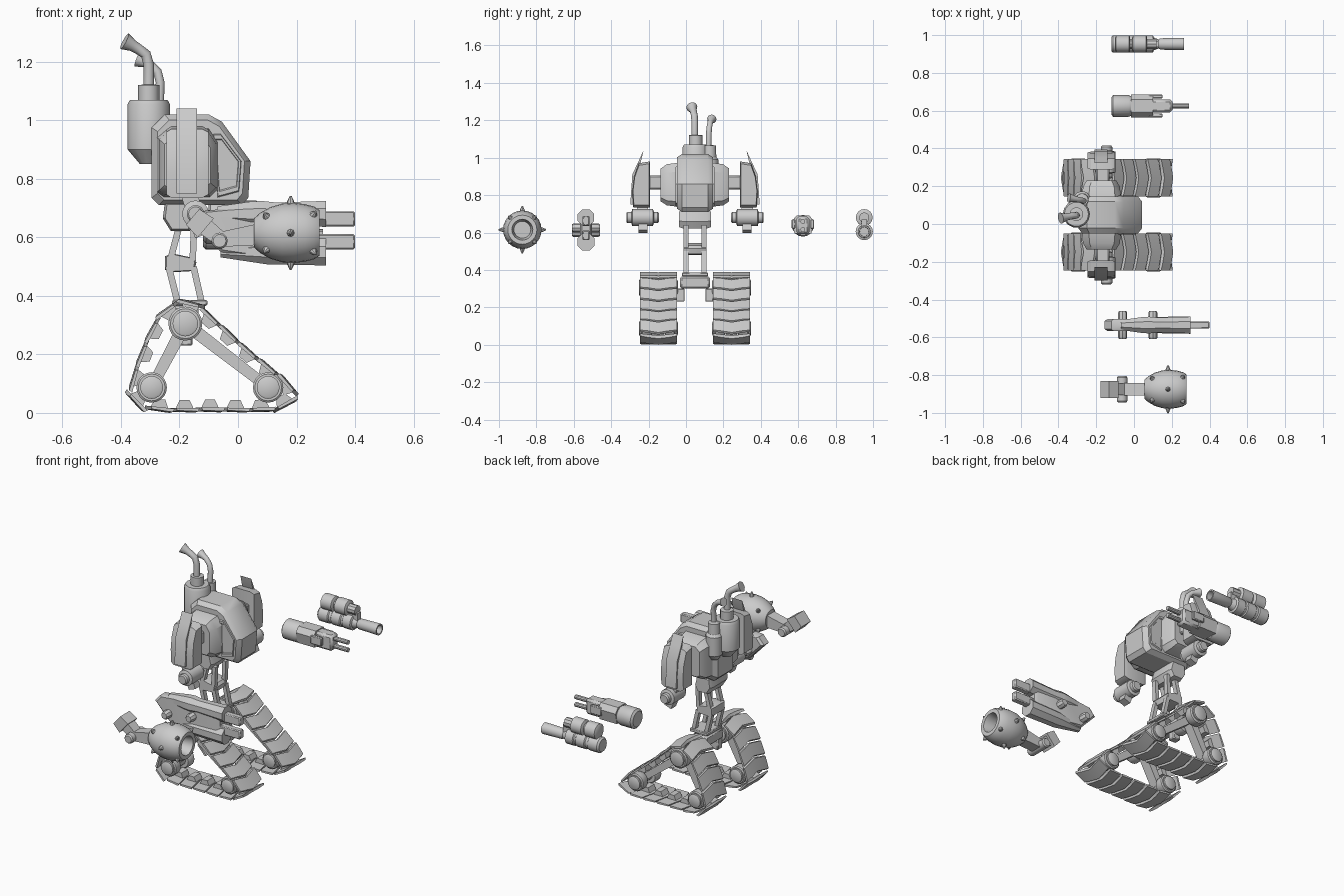
import bpy, bmesh, math
from mathutils import Vector as V

if "Cube" in bpy.data.objects:
    bpy.data.objects.remove(bpy.data.objects["Cube"])

C = 0.048  # walker mid-plane in y


def mk(name, verts, faces, bevel=0):
    me = bpy.data.meshes.new(name)
    me.from_pydata([tuple(v) for v in verts], [], faces)
    bm = bmesh.new()
    bm.from_mesh(me)
    bmesh.ops.recalc_face_normals(bm, faces=bm.faces)
    bm.to_mesh(me)
    bm.free()
    ob = bpy.data.objects.new(name, me)
    bpy.context.collection.objects.link(ob)
    if bevel:
        m = ob.modifiers.new("bevel", 'BEVEL')
        m.width, m.segments = bevel, 1
    return ob


def rings_mesh(name, rings, bevel=0):
    n, k = len(rings[0]), len(rings)
    faces = [(i * n + j, i * n + (j + 1) % n, (i + 1) * n + (j + 1) % n, (i + 1) * n + j)
             for i in range(k - 1) for j in range(n)]
    faces += [tuple(range(n)), tuple(range((k - 1) * n, k * n))]
    return mk(name, [v for r in rings for v in r], faces, bevel)


def prism(name, pts, secs, axis='y', bevel=0):
    """Loft a 2D profile through (position, scale) sections."""
    cu, cv = (sum(p[i] for p in pts) / len(pts) for i in (0, 1))
    rings = []
    for pos, s in secs:
        q = [(cu + (u - cu) * s, cv + (v - cv) * s) for u, v in pts]
        rings.append([(u, pos, v) if axis == 'y' else (pos, u, v) for u, v in q])
    return rings_mesh(name, rings, bevel)


def box(name, x0, x1, y0, y1, z0, z1, bevel=0):
    return prism(name, [(x0, z0), (x1, z0), (x1, z1), (x0, z1)], [(y0, 1), (y1, 1)], bevel=bevel)


def tube(name, pts, n=16, axis=None, turn=0):
    """Round rings (x, y, z, r) along a path, or a lathe when axis is given."""
    ps, rings = [V(p[:3]) for p in pts], []
    for i, p in enumerate(ps):
        t = V(axis) if axis else ps[min(i + 1, len(ps) - 1)] - ps[max(i - 1, 0)]
        t.normalize()
        a = t.cross(V((0, 1, 0)) if abs(t.y) < .9 else V((0, 0, 1))).normalized()
        b = t.cross(a)
        rings.append([p + pts[i][3] * (a * math.cos(w) + b * math.sin(w))
                      for w in (2 * math.pi * (j + turn) / n for j in range(n))])
    return rings_mesh(name, rings)


def lathe_x(name, y, z, prof, n=16, turn=0):
    return tube(name, [(x, y, z, r) for x, r in prof], n, (1, 0, 0), turn)


def lathe_y(name, x, z, prof, n=16):
    return tube(name, [(x, y, z, r) for y, r in prof], n, (0, 1, 0))


def bar(name, p, q, w, y0, y1, w2=None):
    """Flat bar in the xz plane from p to q."""
    p, q = V(p), V(q)
    d = (q - p).normalized()
    m = V((-d.y, d.x))
    a, b = m * w / 2, m * (w2 or w) / 2
    return prism(name, [p + a, p - a, q - b, q + b], [(y0, 1), (y1, 1)])


# --- tracks: chevron links with guide teeth along a rounded triangle
ctrl = [V(p) for p in [(-.35, .04), (-.362, .09), (-.325, .21), (-.275, .315), (-.22, .365), (-.15, .37),
                       (-.075, .31), (.03, .215), (.14, .125), (.19, .07), (.165, .03), (.09, .012),
                       (-.08, .011), (-.27, .013)]]
path, N = [], len(ctrl)
for i in range(N):
    a, b, c, d = (ctrl[(i + k) % N] for k in (-1, 0, 1, 2))
    for t in (j / 20 for j in range(20)):
        path.append(.5 * (2 * b + (c - a) * t + (2 * a - 5 * b + 4 * c - d) * t * t
                          + (3 * b - a - 3 * c + d) * t ** 3))
seg = [(path[(i + 1) % len(path)] - path[i]).length for i in range(len(path))]
total, links = sum(seg), 17


def at(s):
    s %= total
    for i, l in enumerate(seg):
        if s <= l:
            return path[i].lerp(path[(i + 1) % len(path)], s / l)
        s -= l
    return path[0]


wheels = [(-.18, .305, .058), (-.295, .087, .052), (.103, .087, .052)]
for s in (-1, 1):
    yc = C + s * .196
    for k in range(links):
        m = total * k / links
        p, t = at(m), (at(m + .03) - at(m - .03)).normalized()
        n = V((-t.y, t.x))
        rings = []
        for v in (-1, -.55, 0, .55, 1):
            sh = .022 * (1 - abs(v)) - .011
            h = .005 if abs(v) == 1 else .009
            quad = [(-.041, -.007), (.039, -.007), (.036, h - .003), (-.036, h)]
            rings.append([(*(p + t * (u + sh) + n * w).to_tuple(), v) for u, w in quad])
        rings_mesh("track_link", [[(x, yc + v * .099, z) for x, z, v in r] for r in rings])
        tooth = [p + t * u + n * w for u, w in ((-.03, -.006), (.03, -.006), (.017, -.034), (-.017, -.034))]
        prism("track_tooth", tooth, [(yc - .03, 1), (yc + .03, 1)])
    # wheels and A-frame struts
    for x, z, r in wheels:
        for e in (-1, 1):
            lathe_y("wheel", x, z, [(yc + e * y, q) for y, q in
                    ((.035, r * .9), (.045, r), (.085, r), (.09, r * .88), (.09, r * .75),
                     (.1, r * .75), (.104, r * .62))], 20)
        lathe_y("axle", x, z, [(yc - .05, .028), (yc + .05, .028)], 12)
    for x, z, r in wheels[1:]:
        bar("strut", wheels[0][:2], (x, z), .045, yc - .028, yc + .028, .036)
    box("hip_bracket", -.205, -.155, *sorted((C + s * .055, C + s * .1)), .23, .3, .005)

# --- hips and leg
box("hip_bar", -.225, -.135, C - .08, C + .08, .3, .366, .01)
box("hip_plate", -.225, -.105, C - .07, C + .07, .366, .386, .004)
for s in (-1, 1):
    y = sorted((C + s * .035, C + s * .062))
    bar("shin_rod", (-.207, .38), (-.237, .5), .022, *y)
    bar("shin_rod", (-.125, .38), (-.152, .5), .022, *y)
    bar("thigh_rod", (-.232, .52), (-.2, .64), .022, *y)
    bar("thigh_rod", (-.155, .52), (-.15, .64), .022, *y)
prism("knee_block", [(-.25, .49), (-.235, .48), (-.15, .485), (-.142, .515), (-.155, .53), (-.225, .545), (-.25, .535)],
      [(C - .062, .9), (C - .05, 1), (C + .05, 1), (C + .062, .9)])
prism("waist", [(-.23, .622), (-.165, .622), (-.145, .66), (-.16, .72), (-.25, .72), (-.257, .665)],
      [(C - .085, .85), (C - .065, 1), (C + .065, 1), (C + .085, .85)])

# --- torso
hull = [(-.295, .735), (-.27, .71), (.015, .71), (.035, .735), (.043, .86), (-.055, .995), (-.1, 1.02),
        (-.25, 1.02), (-.295, .975)]
prism("torso", hull, [(C - .097, .88), (C - .07, 1), (C + .07, 1), (C + .097, .88)])
pod = [(-.27, .76), (-.25, .745), (-.1, .745), (-.075, .77), (-.075, .92), (-.105, .965), (-.235, .965), (-.27, .935)]
window = [(-.085, .955), (-.06, .955), (.012, .86), (.004, .755), (-.07, .735)]
for s in (-1, 1):
    prism("side_pod", pod, [(C + s * .08, 1.08), (C + s * .15, 1), (C + s * .183, .8)])
    prism("side_window", window, [(C + s * .085, 1.05), (C + s * .104, .95), (C + s * .104, .82), (C + s * .1, .78)])
    # arms
    box("shoulder", -.2, -.13, *sorted((C + s * .17, C + s * .25)), .83, .905, .008)
    prism("arm_panel", [(C + s * a, z) for a, z in
                        ((.24, .735), (.33, .735), (.335, .82), (.325, .9), (.3, .97), (.24, .98))],
          [(-.245, .9), (-.228, 1), (-.122, 1), (-.1, .9)], 'x')
    prism("arm_fin", [(C + s * a, z) for a, z in
                      ((.275, 1.04), (.3, .985), (.335, .91), (.346, .75), (.33, .75), (.325, .9), (.29, .975))],
          [(-.21, 1), (-.14, 1)], 'x')
    bar("upper_arm", (-.175, .77), (-.145, .68), .055, *sorted((C + s * .25, C + s * .31)))
    lathe_y("elbow", -.145, .68, [(C + s * d, r) for d, r in
            ((.193, .024), (.2, .03), (.22, .03), (.225, .046), (.335, .046), (.34, .03), (.36, .03), (.367, .024))], 16)
    bar("arm_socket", (-.145, .66), (-.125, .605), .045, *sorted((C + s * .254, C + s * .302)))

# --- exhausts
tube("exhaust_tank", [(-.305, .052, z, r) for z, r in ((.85, .03), (.9, .072), (1.055, .072), (1.07, .064),
     (1.07, .036), (1.12, .036), (1.122, .02))], 14, (0, 0, 1))
tube("exhaust_pipe", [(-.305, .047, 1.1, .018), (-.305, .047, 1.19, .018), (-.315, .045, 1.225, .018),
     (-.34, .041, 1.243, .018), (-.36, .037, 1.255, .02), (-.388, .031, 1.27, .03), (-.375, .034, 1.262, .016)][:6], 12)
tube("exhaust_tank_small", [(-.275, .128, z, r) for z, r in ((.85, .025), (.88, .046), (.99, .046), (1.005, .035),
     (1.065, .033), (1.067, .015))], 14, (0, 0, 1))
tube("exhaust_pipe_small", [(-.268, .121, 1.05, .015), (-.266, .122, 1.13, .015), (-.275, .125, 1.165, .015),
     (-.3, .13, 1.19, .015), (-.32, .134, 1.198, .017), (-.345, .138, 1.207, .025)], 12)

# --- detached spiked mace
my, mz = -.875, .615
lathe_x("mace_head", my, mz, [(.055, .05), (.075, .068), (.11, .088), (.15, .1), (.19, .103), (.23, .098), (.26, .09),
        (.278, .078), (.278, .056), (.25, .05), (.21, .045)], 24)
for k in range(8):
    a = k * math.pi / 4
    d = V((0, math.cos(a), math.sin(a)))
    for x, lean, r in (((.18, 0, .095),) if k % 2 == 0 else ((.1, -.5, .075), (.255, .5, .083))):
        p = V((x, my, mz)) + d * r
        q = p + (d + V((lean, 0, 0))).normalized() * (.032 if k % 2 == 0 else .024)
        tube("mace_spike", [(*p, .014), (*p.lerp(q, .4), .012), (*q, .003)], 8)
bar("mace_arm", (-.135, .655), (-.055, .59), .062, my - .03, my + .03, .05)
bar("mace_socket", (-.155, .67), (-.11, .632), .07, my - .045, my + .045, .085)
bar("mace_bar", (-.065, .592), (.085, .612), .05, my - .033, my + .033, .075)
lathe_y("mace_pin", -.063, .588, [(my - .07, .022), (my - .062, .028), (my + .062, .028), (my + .07, .022)], 12)

# --- detached twin cannon
gy = -.535
prism("cannon_body", [(-.155, .65), (-.12, .69), (-.02, .7), (.07, .7), (.27, .69), (.27, .55), (.08, .53), (-.06, .55)],
      [(gy - .032, .92), (gy - .022, 1), (gy + .022, 1), (gy + .032, .92)])
lathe_x("cannon_shroud", gy, .68, [(-.07, .028), (.04, .045), (.08, .048), (.13, .042), (.3, .048), (.3, .034)], 8, .5)
lathe_x("cannon_shroud", gy, .55, [(-.06, .02), (.1, .046), (.3, .05), (.3, .034)], 8, .5)
for z in (.663, .585):
    box("cannon_barrel", .25, .4, gy - .019, gy + .019, z - .026, z + .026, .005)
for x, z in ((-.06, .6), (.1, .625)):
    lathe_y("cannon_pin", x, z, [(gy - .075, .018), (gy - .066, .024), (gy + .066, .024), (gy + .075, .018)], 8)

# --- detached twin-barrel gun
py, pz = .625, .636
lathe_x("gun_drum", py, pz, [(-.12, .045), (-.11, .058), (-.03, .058), (-.012, .05)], 16)
prism("gun_body", [(py - .06, .66), (py - .035, .69), (py + .035, .69), (py + .06, .66), (py + .045, .595), (py - .045, .595)],
      [(-.015, 1), (.1, 1)], 'x')
for s in (-1, 1):
    box("gun_fork", .08, .152, *sorted((py + s * .04, py + s * .06)), .62, .67, .004)
box("gun_nose", .08, .203, py - .034, py + .034, .592, .685, .012)
for z in (.66, .615):
    lathe_x("gun_barrel", py, z, [(.19, .013), (.29, .013), (.29, .008)], 10)

# --- detached drum gun
dy = .953
lathe_x("launcher_body", dy, .605, [(-.12, .037), (-.11, .046), (-.05, .046), (-.045, .04), (-.03, .04), (-.025, .046),
        (.03, .046), (.035, .04), (.045, .04), (.05, .046), (.1, .046), (.105, .034), (.13, .024), (.14, .03),
        (.265, .033), (.265, .025), (.2, .024)], 16)
for x in (-.06, .03):
    lathe_x("launcher_drum", dy, .68, [(x - .04, .034), (x - .034, .045), (x + .034, .045), (x + .04, .034)], 16)
lathe_x("launcher_link", dy, .68, [(-.1, .028), (.12, .028)], 10)
box("launcher_rib", -.09, .13, dy - .016, dy + .016, .6, .67)

bpy.ops.object.select_all(action='SELECT')
bpy.context.view_layer.objects.active = bpy.context.selected_objects[0]
bpy.ops.object.shade_smooth_by_angle(angle=math.radians(32))
